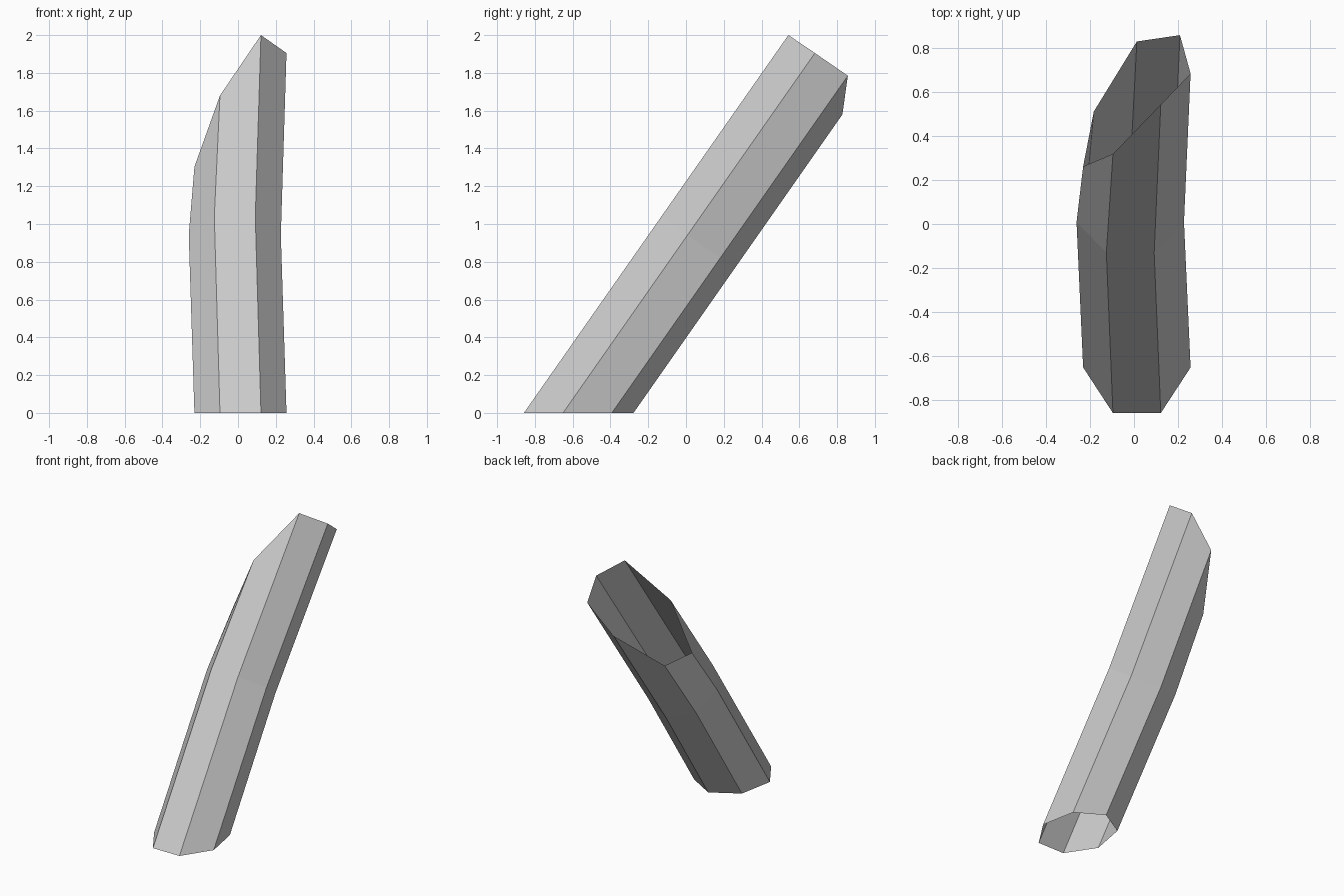
import bpy, bmesh, math

cube = bpy.data.objects.get("Cube")
if cube:
    bpy.data.objects.remove(cube, do_unlink=True)

SIDES = 7
RADIUS = 0.25
LEAN = 0.70                      # y travelled per unit of height
TILT = math.atan(LEAN)
STRETCH = RADIUS / math.cos(TILT)
RIM = [2.0, 1.905, 1.785, 1.58, 1.29, 1.303, 1.68]   # broken rim heights


def slide(i, z, shift=0.0):
    """Point at height z on the i-th long edge of the leaning tube."""
    a = math.tau * (i + 0.5) / SIDES
    return (0.013 + shift + RADIUS * math.sin(a),
            -0.583 - STRETCH * math.cos(a) + LEAN * z, z)


def middle_height(i):
    """Height of the bend, square to the tube's axis."""
    a = math.tau * (i + 0.5) / SIDES
    return 0.91 + RADIUS * math.cos(a) * math.sin(TILT)


# Open, thin-walled tube: level foot, slight sideways bend, jagged rim
bm = bmesh.new()
rings = [
    [bm.verts.new(slide(i, 0.0)) for i in range(SIDES)],
    [bm.verts.new(slide(i, middle_height(i), -0.03)) for i in range(SIDES)],
    [bm.verts.new(slide(i, RIM[i])) for i in range(SIDES)],
]
for low, high in zip(rings, rings[1:]):
    for i in range(SIDES):
        j = (i + 1) % SIDES
        bm.faces.new((low[i], low[j], high[j], high[i]))

mesh = bpy.data.meshes.new("leaning_tube")
bm.to_mesh(mesh)
bm.free()

# Plain grey finish
grey = bpy.data.materials.new("light grey")
grey.use_nodes = True
colour = (0.6, 0.6, 0.6, 1.0)
grey.diffuse_color = colour
grey.node_tree.nodes["Principled BSDF"].inputs["Base Color"].default_value = colour
mesh.materials.append(grey)

tube = bpy.data.objects.new("leaning_tube", mesh)
bpy.context.collection.objects.link(tube)
